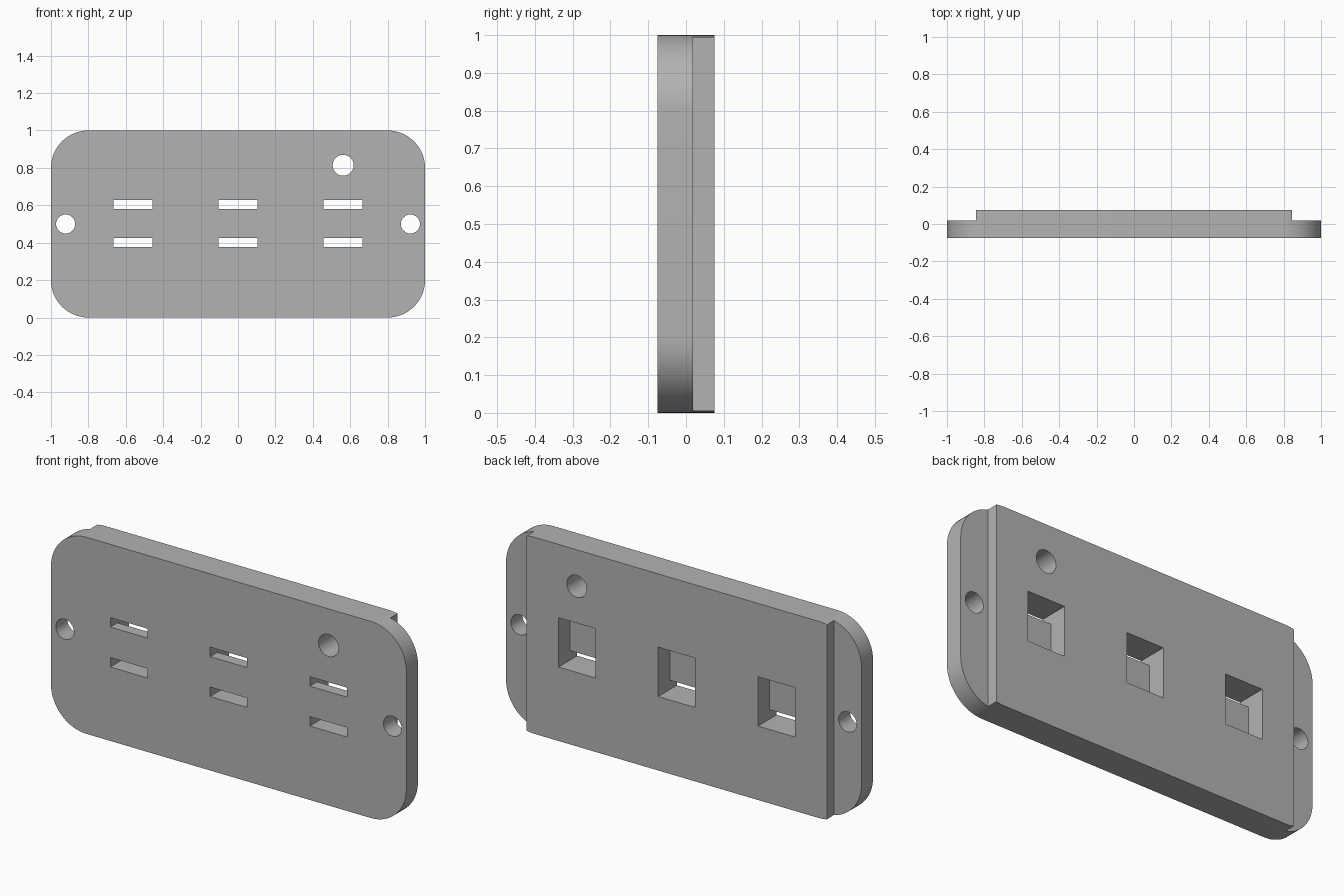
import bpy
import bmesh
from math import sin, cos, pi

cube = bpy.data.objects.get("Cube")
if cube:
    bpy.data.objects.remove(cube, do_unlink=True)

FRONT, STEP, BACK = -0.075, 0.018, 0.075
POCKET_FLOOR = -0.018

grey = bpy.data.materials.new("plain grey")
grey.use_nodes = True
colour = (0.45, 0.45, 0.45, 1)
grey.diffuse_color = colour
grey.node_tree.nodes["Principled BSDF"].inputs["Base Color"].default_value = colour


def prism(name, outline, y0, y1):
    """Extrude an (x, z) outline from y0 to y1."""
    bm = bmesh.new()
    face = bm.faces.new([bm.verts.new((x, y0, z)) for x, z in outline])
    ext = bmesh.ops.extrude_face_region(bm, geom=[face])["geom"]
    bmesh.ops.translate(bm, vec=(0, y1 - y0, 0),
                        verts=[v for v in ext if isinstance(v, bmesh.types.BMVert)])
    bmesh.ops.recalc_face_normals(bm, faces=bm.faces)
    mesh = bpy.data.meshes.new(name)
    bm.to_mesh(mesh)
    bm.free()
    mesh.materials.append(grey)
    obj = bpy.data.objects.new(name, mesh)
    bpy.context.collection.objects.link(obj)
    return obj


def rect(x0, x1, z0, z1):
    return [(x0, z0), (x1, z0), (x1, z1), (x0, z1)]


def arc(cx, cz, r, start, sweep, n):
    return [(cx + r * cos(start + sweep * i / n), cz + r * sin(start + sweep * i / n))
            for i in range(n + 1)]


def rounded_rect(w, h, r, n=16):
    corners = [(w / 2 - r, h - r), (r - w / 2, h - r), (r - w / 2, r), (w / 2 - r, r)]
    return [p for i, (cx, cz) in enumerate(corners)
            for p in arc(cx, cz, r, i * pi / 2, pi / 2, n)]


def cut(outline, y0, y1):
    """Cut a prism out of the plate."""
    cutter = prism("cutter", outline, y0, y1)
    cutter.hide_render = True
    mod = plate.modifiers.new("cut", 'BOOLEAN')
    mod.operation, mod.solver, mod.object = 'DIFFERENCE', 'EXACT', cutter
    bpy.ops.object.modifier_apply(modifier=mod.name)
    bpy.data.objects.remove(cutter, do_unlink=True)


# Rounded mounting plate
plate = prism("mounting_plate", rounded_rect(2, 1, 0.2), FRONT, BACK)
bpy.context.view_layer.objects.active = plate
plate.select_set(True)

# Thinner flanges at both ends, with a screw hole in each
for side in (-1, 1):
    cut(rect(*sorted((side * 0.845, side * 1.1)), -0.1, 1.1), STEP, 0.2)
    cut(arc(side * 0.922, 0.5, 0.051, 0, 2 * pi, 48)[:-1], -0.2, 0.2)

# Round hole near the upper edge
cut(arc(0.562, 0.814, 0.056, 0, 2 * pi, 48)[:-1], -0.2, 0.2)

# Square rear pockets, each opening to the front through two slots
for x in (-0.562, 0, 0.561):
    x0, x1 = x - 0.104, x + 0.104
    cut(rect(x0, x1, 0.376, 0.627), POCKET_FLOOR, 0.2)
    for z in (0.376, 0.579):
        cut(rect(x0, x1, z, z + 0.048), -0.2, 0.03)

bpy.ops.object.shade_smooth_by_angle(angle=pi / 6)
